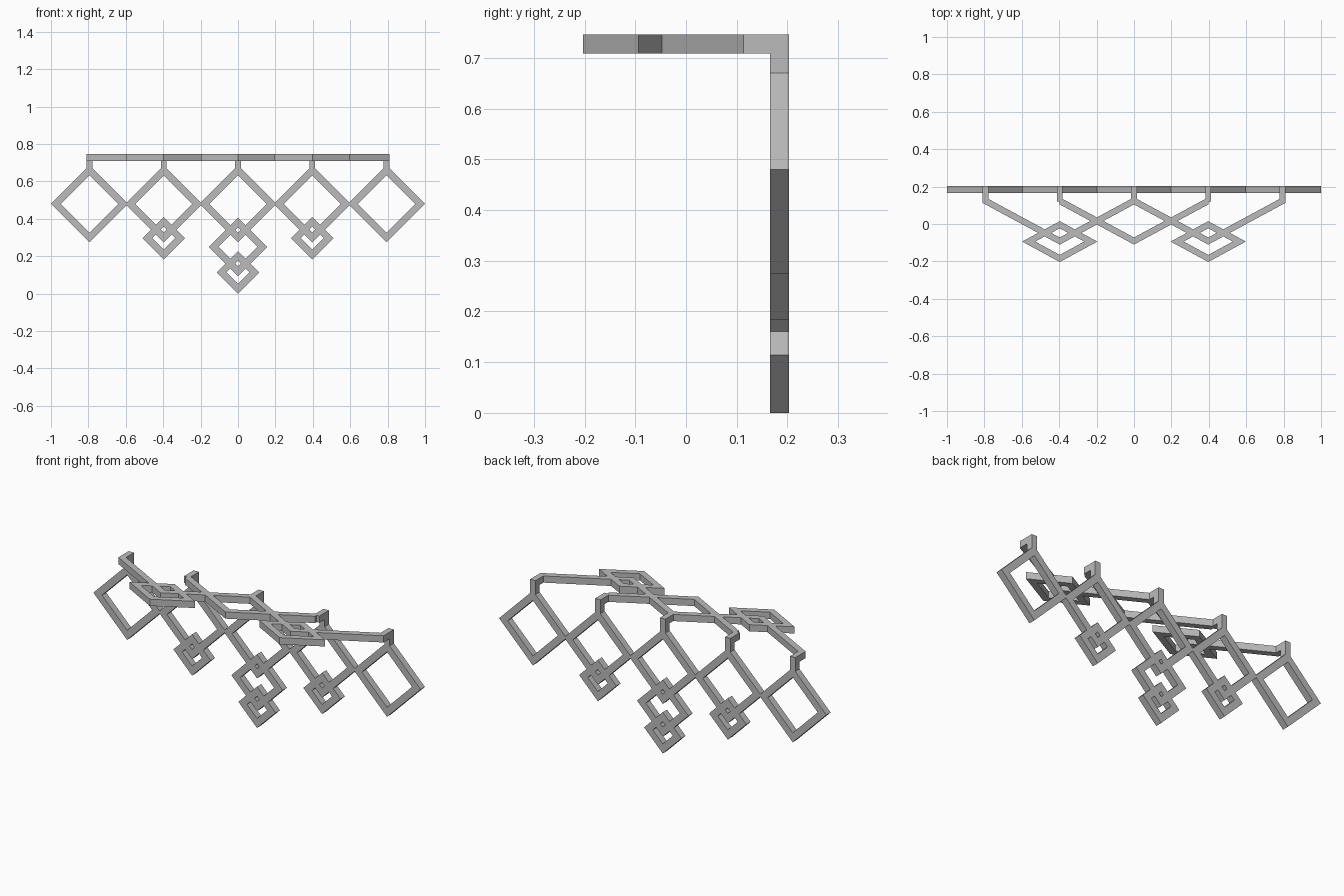
import bpy
import bmesh
from mathutils import Vector

if "Cube" in bpy.data.objects:
    bpy.data.objects.remove(bpy.data.objects["Cube"], do_unlink=True)

grey = bpy.data.materials.new("light grey metal")
grey.use_nodes = True
GREY = (0.5, 0.5, 0.5, 1)
grey.diffuse_color = GREY
grey.node_tree.nodes["Principled BSDF"].inputs["Base Color"].default_value = GREY

STEP = 0.397              # spacing of the hanging diamonds
BACK, DEPTH = 0.203, 0.037
TOP = 0.746               # top of the canopy
HALF_POST = 0.016


def solid(name, polygons, to_3d, push):
    """Extrude flat polygons, given in 2D, along the push vector."""
    bm = bmesh.new()
    for poly in polygons:
        bm.faces.new([bm.verts.new(to_3d(*p)) for p in poly])
    bmesh.ops.remove_doubles(bm, verts=bm.verts, dist=1e-5)
    flat = bm.faces[:]
    result = bmesh.ops.extrude_face_region(bm, geom=flat, use_keep_orig=True)
    moved = [v for v in result["geom"] if isinstance(v, bmesh.types.BMVert)]
    bmesh.ops.translate(bm, verts=moved, vec=Vector(push))
    bmesh.ops.recalc_face_normals(bm, faces=bm.faces)
    mesh = bpy.data.meshes.new(name)
    bm.to_mesh(mesh)
    bm.free()
    mesh.materials.append(grey)
    obj = bpy.data.objects.new(name, mesh)
    bpy.context.collection.objects.link(obj)


def upright(name, polygons):
    solid(name, polygons, lambda x, z: (x, BACK, z), (0, -DEPTH, 0))


def level(name, polygons):
    solid(name, polygons, lambda x, y: (x, y, TOP), (0, 0, -DEPTH))


def diamond(cx, cy, half_w, half_h, rim):
    """Four mitred sides of an open diamond; rim is its width at the side tips."""
    k = 1 - rim / half_w
    corners = [(1, 0), (0, 1), (-1, 0), (0, -1)]
    outer = [(cx + a * half_w, cy + b * half_h) for a, b in corners]
    inner = [(cx + a * half_w * k, cy + b * half_h * k) for a, b in corners]
    return [[outer[i], outer[(i + 1) % 4], inner[(i + 1) % 4], inner[i]]
            for i in range(4)]


# Row of large hanging diamonds, each on a bent bracket
for i in range(-2, 3):
    x = i * STEP
    upright("large_diamond", diamond(x, 0.48, 0.206, 0.206, 0.053))
    profile = [(BACK, TOP), (0.12, TOP), (0.12, TOP - DEPTH),
               (BACK - DEPTH, TOP - DEPTH), (BACK - DEPTH, 0.665), (BACK, 0.665)]
    solid("bracket", [profile], lambda y, z: (x - HALF_POST, y, z),
          (2 * HALF_POST, 0, 0))

# Smaller diamonds linked below
upright("middle_pendant", diamond(0, 0.25, 0.157, 0.157, 0.053))
upright("lower_pendant", diamond(0, 0.114, 0.114, 0.114, 0.053))
for side in (-1, 1):
    upright("side_pendant", diamond(side * STEP, 0.297, 0.114, 0.114, 0.053))

# Level V-shaped bars reaching forward from the brackets
SLOPE, TIP, BAR = 0.54, -0.11, 0.038
for i in (-1, 0, 1):
    x = i * STEP
    bars = []
    for side in (-1, 1):
        reach = STEP + (HALF_POST if i == side else 0)
        end_x, end_y = x + side * reach, TIP + SLOPE * reach
        bars.append([(x, TIP), (end_x, end_y), (end_x, end_y + BAR), (x, TIP + BAR)])
    level("canopy_v_bar", bars)

# Flat diamonds at the canopy's front edge
for side in (-1, 1):
    level("canopy_diamond", diamond(side * STEP, -0.094, 0.201, 0.109, 0.07))
